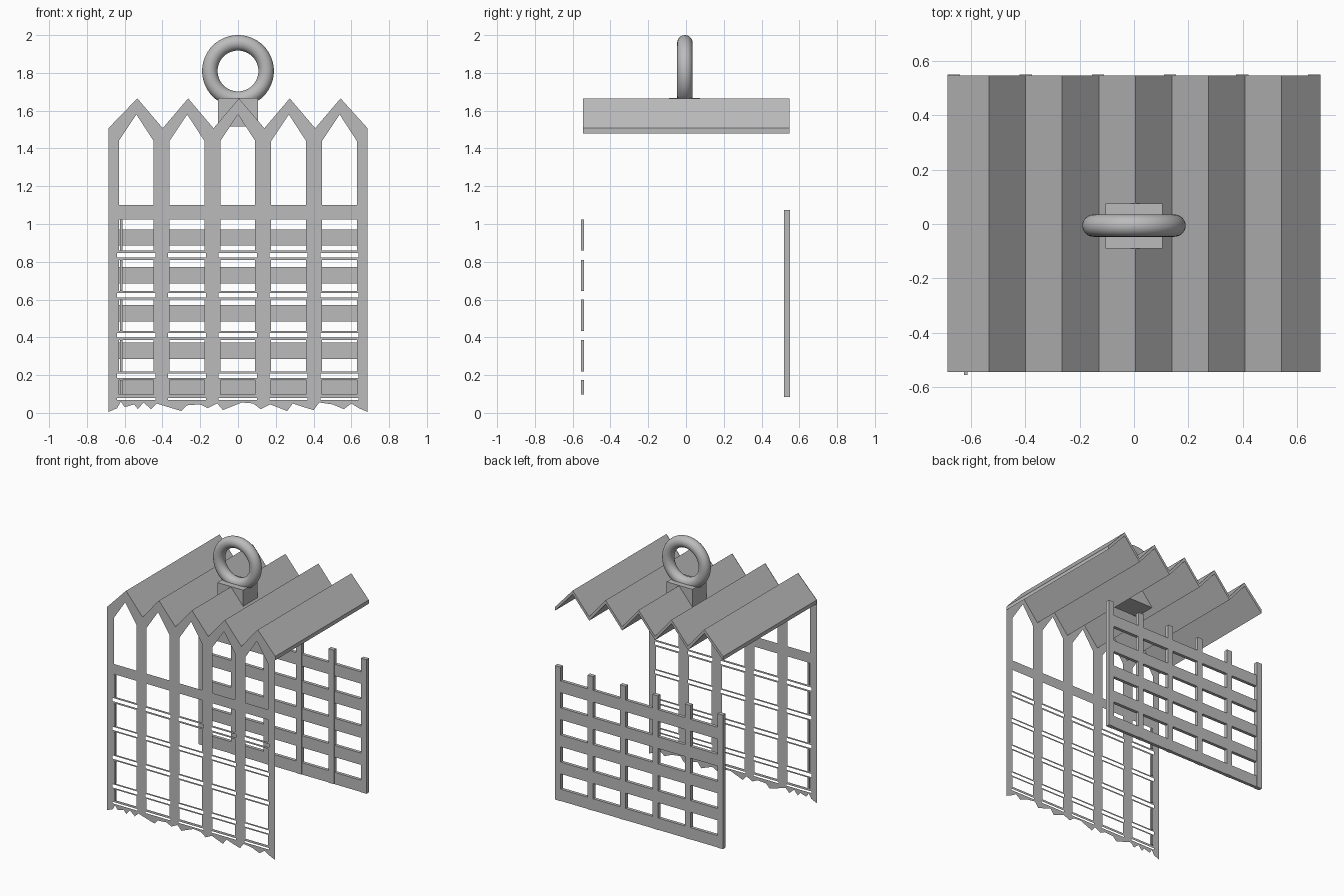
import bpy, bmesh, math

cube = bpy.data.objects.get("Cube")
if cube:
    bpy.data.objects.remove(cube, do_unlink=True)

grey = bpy.data.materials.new("plain_grey")
grey.use_nodes = True
grey.diffuse_color = (0.5, 0.5, 0.5, 1)
grey.node_tree.nodes["Principled BSDF"].inputs["Base Color"].default_value = (0.5, 0.5, 0.5, 1)

PITCH = 0.269
CENTRES = [PITCH * i for i in range(-2, 3)]
HALF = 0.686
PEAK, VALLEY = 1.665, 1.507


def mesh_object(name, bm):
    bmesh.ops.recalc_face_normals(bm, faces=bm.faces)
    mesh = bpy.data.meshes.new(name)
    bm.to_mesh(mesh)
    bm.free()
    mesh.materials.append(grey)
    ob = bpy.data.objects.new(name, mesh)
    bpy.context.collection.objects.link(ob)
    return ob


def add_box(bm, x0, x1, y0, y1, z0, z1):
    verts = bmesh.ops.create_cube(bm, size=1)["verts"]
    for v in verts:
        v.co.x = x1 if v.co.x > 0 else x0
        v.co.y = y1 if v.co.y > 0 else y0
        v.co.z = z1 if v.co.z > 0 else z0


def rect(x0, x1, z0, z1):
    return [(x0, z0), (x1, z0), (x1, z1), (x0, z1)]


# Zigzag line shared by the roof and the top of the front wall
zigzag = [(-HALF, VALLEY)]
for c in CENTRES:
    zigzag.append((c + 0.005, PEAK))
    zigzag.append((c + PITCH / 2 + 0.005, VALLEY))
zigzag[-1] = (HALF, VALLEY)

# Folded roof
bm = bmesh.new()
section = zigzag + [(x, z - 0.028) for x, z in reversed(zigzag)]
face = bm.faces.new([bm.verts.new((x, -0.545, z)) for x, z in section])
moved = bmesh.ops.extrude_face_region(bm, geom=[face])["geom"]
bmesh.ops.translate(bm, vec=(0, 1.092, 0),
                    verts=[v for v in moved if isinstance(v, bmesh.types.BMVert)])
mesh_object("folded_roof", bm)

# Front wall: one sheet with a torn lower edge and cut openings
torn = [(-HALF, 0.005), (-.64, .025), (-.62, .06), (-.6, .03), (-.55, .045),
        (-.53, .02), (-.5, .055), (-.46, .02), (-.43, .05), (-.4, .04),
        (-.3, .01), (-.27, .04), (-.2, .045), (-.16, .025), (-.11, .05),
        (-.08, .015), (-.03, .035), (.02, .055), (.08, .05), (.12, .02),
        (.17, .045), (.26, .01), (.29, .05), (.35, .03), (.4, .015),
        (.43, .055), (.5, .045), (.56, .02), (.6, .05), (.64, .025), (HALF, .005)]
loops = [torn + zigzag[::-1]]
pane_rows = [(.097, .175), (.22, .387), (.433, .6), (.645, .81), (.86, 1.025)]
for c in CENTRES:
    a, b = c - 0.093, c + 0.091
    loops.append([(a, 1.1), (b, 1.1), (b, 1.44), (c, 1.58), (a, 1.44)])
    for z0, z1 in pane_rows:
        loops.append(rect(a, b, z0, z1))
    for (_, low), (high, _) in zip(pane_rows, pane_rows[1:]):
        mid = (low + high) / 2
        loops.append(rect(a - 0.009, b + 0.009, mid - 0.012, mid + 0.012))
    loops.append(rect(a - 0.009, b + 0.009, 0.068, 0.08))
curve = bpy.data.curves.new("front_wall", "CURVE")
curve.dimensions = "2D"
curve.fill_mode = "BOTH"
for loop in loops:
    spline = curve.splines.new("POLY")
    spline.points.add(len(loop) - 1)
    for p, (x, z) in zip(spline.points, loop):
        p.co = (x, z, 0, 1)
    spline.use_cyclic_u = True
curve.materials.append(grey)
wall = bpy.data.objects.new("front_wall", curve)
bpy.context.collection.objects.link(wall)
wall.rotation_euler.x = math.radians(90)
wall.location.y = -0.548
bpy.ops.object.select_all(action="DESELECT")
wall.select_set(True)
bpy.context.view_layer.objects.active = wall
bpy.ops.object.convert(target="MESH")

# Narrow edging beside the left-hand panes
bm = bmesh.new()
for z0, z1 in pane_rows:
    add_box(bm, -0.625, -0.612, -0.556, -0.541, z0, z1)
mesh_object("pane_edging", bm)

# Rear fence: posts and rails
bm = bmesh.new()
for i in range(6):
    x = -0.663 + i * 0.2652
    add_box(bm, x - 0.0225, x + 0.0225, 0.52, 0.55, 0.085, 1.075)
mesh_object("rear_posts", bm)
bm = bmesh.new()
for i in range(5):
    z = 0.085 + i * 0.2
    add_box(bm, -0.68, 0.68, 0.523, 0.547, z, z + 0.087)
mesh_object("rear_rails", bm)

# Hanging ring on its block
bm = bmesh.new()
add_box(bm, -0.105, 0.105, -0.09, 0.075, 1.515, 1.667)
mesh_object("ring_block", bm)
bpy.ops.mesh.primitive_torus_add(location=(0, -0.006, 1.81), rotation=(math.radians(90), 0, 0),
                                 major_radius=0.149, minor_radius=0.041,
                                 major_segments=64, minor_segments=24)
ring = bpy.context.object
ring.name = "hanging_ring"
ring.data.materials.append(grey)
bpy.ops.object.shade_smooth()
